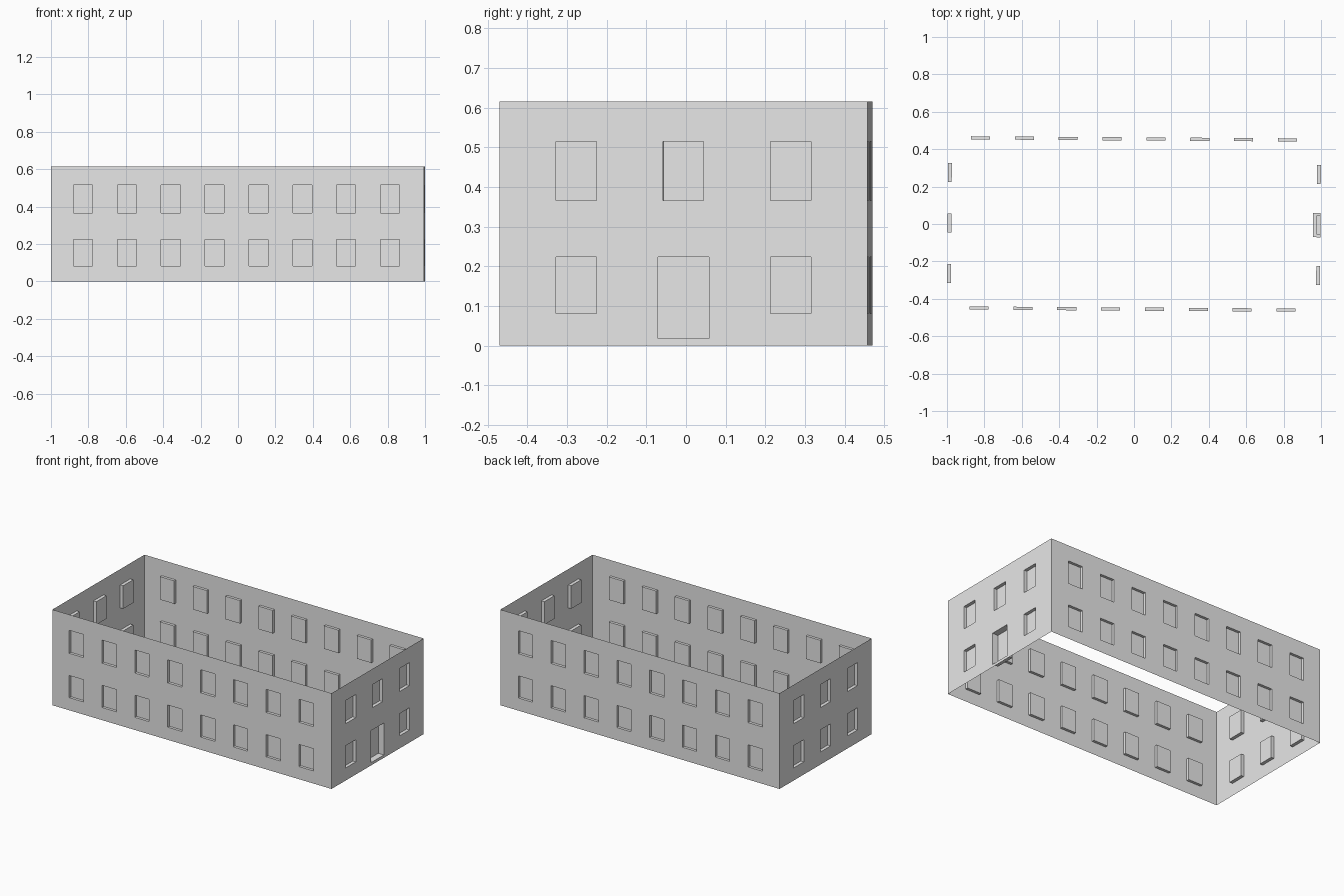
import bpy
import bmesh
from math import radians
from mathutils import Matrix

default = bpy.data.objects.get("Cube")
if default:
    bpy.data.objects.remove(default, do_unlink=True)

HALF_LENGTH, HALF_DEPTH, HEIGHT = 0.997, 0.4635, 0.615
PLAN_TURN = -0.0065          # the building stands very slightly turned
STOREYS = [(0.081, 0.2235), (0.366, 0.514)]
HALF_WINDOW = 0.051

plaster = bpy.data.materials.new("light_grey_plaster")
plaster.use_nodes = True
GREY = (0.8, 0.8, 0.8, 1.0)
plaster.diffuse_color = GREY
plaster.node_tree.nodes["Principled BSDF"].inputs["Base Color"].default_value = GREY


def window_grid(centres, depth):
    """One window per centre on each storey: (left, right, bottom, top, depth)."""
    return [(c - HALF_WINDOW, c + HALF_WINDOW, low, high, depth)
            for c in centres for low, high in STOREYS]


def build_wall(name, half_width, distance, angle, openings):
    """Thin wall sheet with blind recesses pushed inwards."""
    bm = bmesh.new()

    def face(points):
        bm.faces.new([bm.verts.new((u, -distance + d, v)) for u, v, d in points])

    # Flat wall cells around the openings
    us = sorted({-half_width, half_width, *(e for o in openings for e in o[:2])})
    vs = sorted({0.0, HEIGHT, *(e for o in openings for e in o[2:4])})
    for u0, u1 in zip(us, us[1:]):
        for v0, v1 in zip(vs, vs[1:]):
            u, v = (u0 + u1) / 2, (v0 + v1) / 2
            if not any(a < u < b and c < v < d for a, b, c, d, _ in openings):
                face([(u0, v0, 0), (u1, v0, 0), (u1, v1, 0), (u0, v1, 0)])

    # Recesses: four reveals and a back panel
    for left, right, low, high, depth in openings:
        loop = [(left, low), (right, low), (right, high), (left, high)]
        face([(*p, depth) for p in loop])
        for a, b in zip(loop, loop[1:] + loop[:1]):
            face([(*a, 0), (*b, 0), (*b, depth), (*a, depth)])

    bmesh.ops.remove_doubles(bm, verts=bm.verts, dist=1e-5)
    bm.transform(Matrix.Rotation(radians(angle) + PLAN_TURN, 4, "Z"))
    mesh = bpy.data.meshes.new(name)
    bm.to_mesh(mesh)
    bm.free()
    mesh.materials.append(plaster)
    bpy.context.collection.objects.link(bpy.data.objects.new(name, mesh))


# Long walls: eight windows on each storey
row = [(i - 3.5) * 0.2345 for i in range(8)]
build_wall("front_wall", HALF_LENGTH, HALF_DEPTH, 0,
           window_grid([c - 0.005 for c in row], 0.017))
build_wall("back_wall", HALF_LENGTH, HALF_DEPTH, 180,
           window_grid([c + 0.003 for c in row], 0.017))

# End walls: three bays, with a deep doorway in place of one lower window
bays = window_grid([-0.27, 0.0, 0.27], 0.021)
doorway = (-0.0645, 0.0645, 0.018, 0.2235, 0.04)
door_bays = [o for o in bays if not (o[0] < 0 < o[1] and o[2] < 0.2)]
build_wall("door_end_wall", HALF_DEPTH, HALF_LENGTH, 90, door_bays + [doorway])
build_wall("plain_end_wall", HALF_DEPTH, HALF_LENGTH, 270, bays)
